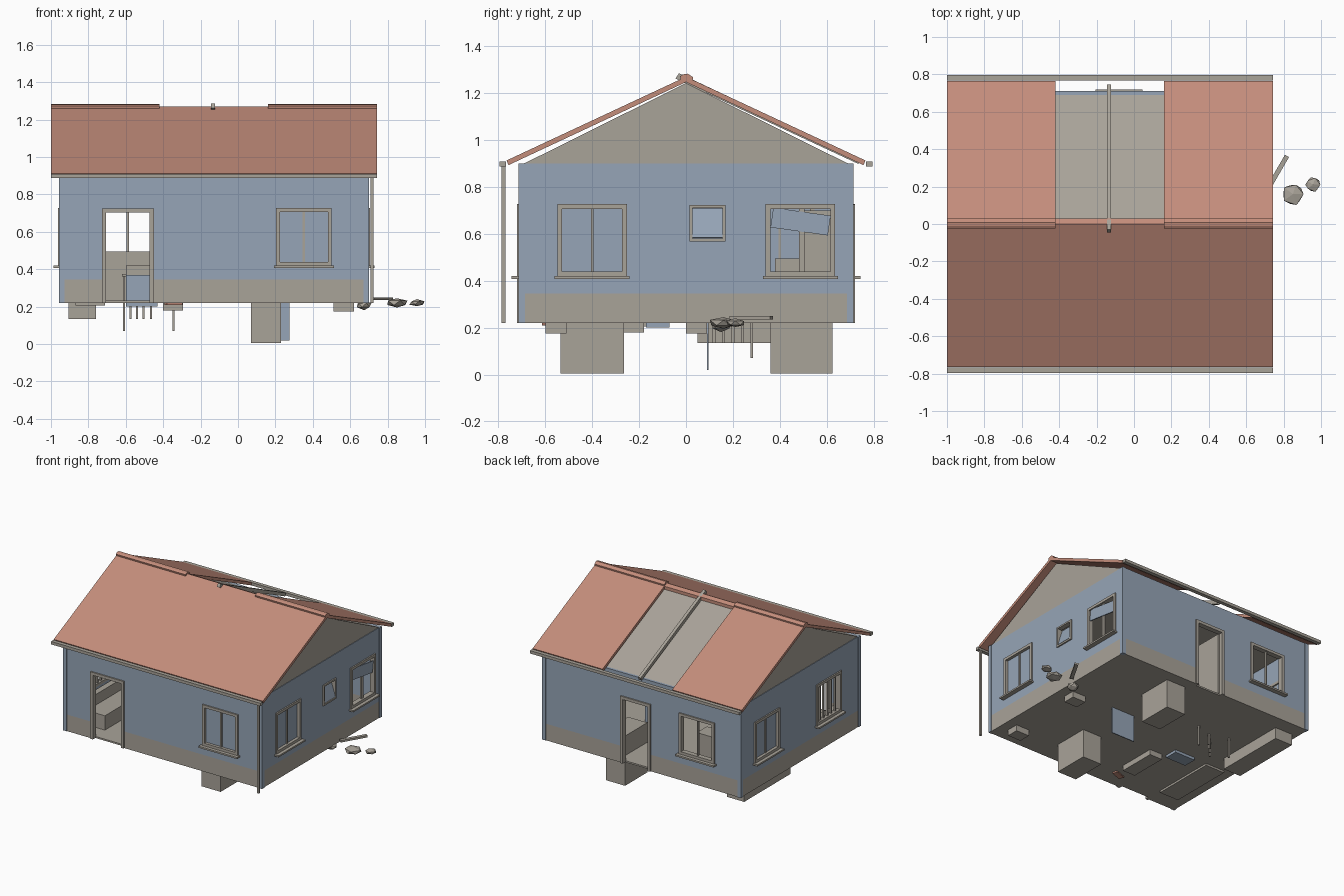
import bpy, bmesh, math, random
from mathutils import Vector, Matrix

if "Cube" in bpy.data.objects:
    bpy.data.objects.remove(bpy.data.objects["Cube"])

random.seed(4)


def material(name, rgb):
    m = bpy.data.materials.new(name)
    lin = [((c / 255 + 0.055) / 1.055) ** 2.4 for c in rgb]
    m.diffuse_color = (*lin, 1)
    m.use_nodes = True
    m.node_tree.nodes["Principled BSDF"].inputs["Base Color"].default_value = m.diffuse_color
    return m


BLUE = material("blue paint", (150, 165, 183))
STONE = material("warm grey", (169, 163, 153))
RED = material("roof red", (196, 141, 123))

X0, X1, Y = -0.952, 0.695, 0.71      # outer wall planes
FLOOR, SKIRT, TOP = 0.22, 0.345, 0.90
THICK = 0.025


def finish(name, bm, mats):
    bmesh.ops.recalc_face_normals(bm, faces=bm.faces)
    me = bpy.data.meshes.new(name)
    bm.to_mesh(me)
    bm.free()
    for m in mats:
        me.materials.append(m)
    ob = bpy.data.objects.new(name, me)
    bpy.context.collection.objects.link(ob)
    return ob


def box(name, x, y, z, mat, rot=None):
    bm = bmesh.new()
    bmesh.ops.create_cube(bm, size=1)
    size = [abs(r[1] - r[0]) for r in (x, y, z)]
    mid = Vector([(r[0] + r[1]) / 2 for r in (x, y, z)])
    bmesh.ops.scale(bm, vec=size, verts=bm.verts)
    if rot:
        bmesh.ops.rotate(bm, matrix=Matrix.Rotation(math.radians(rot[1]), 3, rot[0]), verts=bm.verts)
    bmesh.ops.translate(bm, vec=mid, verts=bm.verts)
    return finish(name, bm, [mat])


def prism(name, pts, x0, x1, mat):
    """Extrude a (y, z) profile along x."""
    bm = bmesh.new()
    f = bm.faces.new([bm.verts.new((x0, y, z)) for y, z in pts])
    ext = bmesh.ops.extrude_face_region(bm, geom=[f])
    bmesh.ops.translate(bm, vec=(x1 - x0, 0, 0),
                        verts=[v for v in ext["geom"] if isinstance(v, bmesh.types.BMVert)])
    return finish(name, bm, [mat])


def place(side, u, d, z):
    """Wall coordinates: u along the wall, d outward from its face."""
    return {"front": (u, -Y - d, z), "back": (u, Y + d, z),
            "right": (X1 + d, u, z), "left": (X0 - d, u, z)}[side]


def wall_box(name, side, u, d, z, mat, rot=None):
    a, b = place(side, u[0], d[0], z[0]), place(side, u[1], d[1], z[1])
    return box(name, *[(a[i], b[i]) for i in range(3)], mat, rot)


def wall(side, u0, u1, holes):
    us = sorted({u0, u1, *[h[0] for h in holes], *[h[1] for h in holes]})
    zs = sorted({FLOOR, SKIRT, TOP, *[h[2] for h in holes], *[h[3] for h in holes]})
    bm = bmesh.new()
    for a, b in zip(us, us[1:]):
        for c, e in zip(zs, zs[1:]):
            um, zm = (a + b) / 2, (c + e) / 2
            if any(h[0] < um < h[1] and h[2] < zm < h[3] for h in holes):
                continue
            bm.faces.new([bm.verts.new(place(side, *p)) for p in
                          ((a, 0, c), (b, 0, c), (b, 0, e), (a, 0, e))])
    bmesh.ops.remove_doubles(bm, verts=bm.verts, dist=1e-5)
    ext = bmesh.ops.extrude_face_region(bm, geom=bm.faces[:], use_keep_orig=True)
    shift = Vector(place(side, 0, -THICK, 0)) - Vector(place(side, 0, 0, 0))
    bmesh.ops.translate(bm, vec=shift, verts=[v for v in ext["geom"] if isinstance(v, bmesh.types.BMVert)])
    for f in bm.faces:      # plinth colour below the skirting line
        f.material_index = int(f.calc_center_median().z < SKIRT - 0.001)
    finish(side + "_wall", bm, [BLUE, STONE])


def frame(name, side, u, z, t=0.02, bottom=True):
    d = (-THICK - 0.003, 0.01)
    for k, uu in enumerate(((u[0], u[0] + t), (u[1] - t, u[1]))):
        wall_box(f"{name}_jamb_{k}", side, uu, d, z, STONE)
    wall_box(name + "_head", side, (u[0] + t, u[1] - t), d, (z[1] - t, z[1]), STONE)
    if bottom:
        wall_box(name + "_foot", side, (u[0] + t, u[1] - t), d, (z[0], z[0] + t), STONE)


WZ = (0.42, 0.727)


def window(name, side, c, pane=True, bars=(0,)):
    u = (c - 0.148, c + 0.148)
    frame(name, side, u, WZ)
    wall_box(name + "_sill", side, (c - 0.16, c + 0.16), (-0.01, 0.035), (0.408, 0.42), STONE)
    for b in bars:
        wall_box(name + "_bar", side, (c + b - 0.006, c + b + 0.006), (-0.018, -0.004),
                 (WZ[0] + 0.02, WZ[1] - 0.02), STONE)
    if pane:
        wall_box(name + "_pane", side, (u[0] + 0.02, u[1] - 0.02), (-0.018, -0.012),
                 (WZ[0] + 0.02, WZ[1] - 0.02), BLUE)


def hole(c):
    return (c - 0.138, c + 0.138, 0.43, 0.717)


# walls with openings
wall("front", X0, X1, [(-0.71, -0.46, FLOOR, 0.715), hole(0.352)])
wall("back", X0, X1, [(-0.19, 0.03, FLOOR, 0.715), hole(-0.59)])
wall("right", -Y + THICK, Y - THICK, [hole(-0.40), (0.025, 0.16, 0.575, 0.713), hole(0.488)])
wall("left", -Y + THICK, Y - THICK, [hole(0.40), hole(-0.335)])
box("floor", (X0 + 0.02, X1 - 0.02), (-Y + 0.02, Y - 0.02), (FLOOR, FLOOR + 0.012), STONE)
for i, x in enumerate((X0 + 0.01, X1 - 0.01)):
    for j, y in enumerate((-Y + 0.01, Y - 0.01)):
        box(f"corner_board_{i}{j}", (x - 0.015, x + 0.015), (y - 0.014, y + 0.014), (FLOOR, TOP), BLUE)

# windows and doors
window("front_window", "front", 0.352)
window("back_window", "back", -0.59, pane=False)
window("right_window_near", "right", -0.40)
window("right_window_far", "right", 0.488, pane=False, bars=(0, 0.012))
window("left_window_near", "left", 0.40)
window("left_window_far", "left", -0.335, pane=False, bars=(-0.09, -0.045, 0, 0.045, 0.09))
wall_box("fallen_board", "right", (0.365, 0.612), (-0.006, 0.002), (0.61, 0.695), BLUE, ("X", -8))
frame("small_window", "right", (0.015, 0.168), (0.568, 0.722), 0.012)
wall_box("small_pane", "right", (0.027, 0.156), (-0.018, -0.012), (0.58, 0.71), BLUE, ("Y", -18))
frame("front_door", "front", (-0.728, -0.45), (FLOOR, 0.725), 0.022, False)
frame("back_door", "back", (-0.205, 0.045), (FLOOR, 0.725), 0.022, False)
box("back_door_leaf", (-0.183, -0.171), (0.49, 0.69), (0.235, 0.70), STONE)

# roof: attic body, slabs, ridge caps and the exposed rafter
prism("attic", [(-0.69, TOP), (0.69, TOP), (0, 1.243)], X0 + 0.004, X1 - 0.004, STONE)
slab = [(0, 1.247), (0.757, 0.893), (0.765, 0.913), (0, 1.27)]
prism("front_roof", [(-y, z) for y, z in slab], -1, 0.743, RED)
for n, (a, b) in enumerate(((-1, -0.42), (0.16, 0.743))):
    prism(f"back_roof_{n}", slab, a, b, RED)
    prism(f"ridge_cap_{n}", [(-0.022, 1.258), (0, 1.268), (0.028, 1.255),
                             (0.03, 1.268), (0.008, 1.283), (-0.012, 1.28), (-0.025, 1.272)], a, b, RED)
prism("ridge_strip", [(0, 1.247), (0.03, 1.234), (0.03, 1.257), (0, 1.27)], -0.42, 0.16, RED)
prism("rafter", [(-0.045, 1.262), (0.735, 0.898), (0.745, 0.92), (-0.03, 1.285)], -0.145, -0.122, STONE)

# gutters and downpipe
for n, s in (("front", -1), ("back", 1)):
    box(n + "_gutter", (-1, 0.743), (s * 0.768, s * 0.796), (0.887, 0.909), STONE)
box("downpipe", (0.709, 0.724), (-0.786, -0.77), (FLOOR, 0.89), STONE)

# furniture that reaches through the floor
for n, (y0, y1) in enumerate(((-0.535, -0.265), (0.36, 0.625))):
    box(f"tall_cabinet_{n}", (0.07, 0.23), (y0, y1), (0.005, 0.38), STONE)
box("blue_panel", (0.08, 0.275), (0.09, 0.097), (0.02, 0.36), BLUE)
box("long_sofa", (-0.87, -0.71), (-0.57, -0.08), (0.205, 0.34), STONE)
box("sofa_back", (-0.905, -0.86), (-0.57, -0.08), (0.23, 0.42), STONE)
box("bed", (-0.905, -0.76), (0.05, 0.60), (0.135, 0.36), STONE)
box("low_bench", (-0.40, -0.295), (-0.47, -0.18), (0.18, 0.30), STONE)
box("blue_seat", (-0.60, -0.43), (-0.17, -0.07), (0.20, 0.37), BLUE)
box("seat_back", (-0.60, -0.45), (-0.07, -0.03), (0.23, 0.42), STONE)
box("sideboard", (-0.74, -0.44), (0.38, 0.50), (0.23, 0.495), STONE)
box("broken_tile", (-0.39, -0.30), (-0.60, -0.56), (0.21, 0.225), RED, ("Z", 20))
for n, y in enumerate((0.0, -0.60)):
    box(f"small_stool_{n}", (0.51, 0.62), (y, y + 0.09), (0.175, 0.32), STONE)
for n, (x, y, z) in enumerate(((-0.61, 0.28, 0.07), (-0.575, 0.12, 0.135), (-0.54, 0.16, 0.135),
                               (-0.505, 0.20, 0.135), (-0.465, 0.24, 0.135), (-0.345, 0.28, 0.07))):
    box(f"leg_{n}", (x - 0.006, x + 0.006), (y - 0.006, y + 0.006), (z, 0.36), STONE)
box("table_top", (-0.62, -0.335), (0.10, 0.30), (0.36, 0.375), STONE)

# rubble beside the house
for n, (x, y, z, r, h) in enumerate(((0.85, 0.16, 0.22, 0.066, 0.028), (0.957, 0.21, 0.22, 0.044, 0.02),
                                     (0.675, 0.15, 0.208, 0.045, 0.026))):
    bm = bmesh.new()
    bmesh.ops.create_icosphere(bm, subdivisions=1, radius=1)
    for v in bm.verts:
        k = random.uniform(0.82, 1.06)
        v.co = Vector((x + v.co.x * r * k, y + v.co.y * r * k, z + v.co.z * h * k))
    finish(f"rock_{n}", bm, [STONE])
box("rubble_plank", (0.668, 0.868), (0.265, 0.29), (0.235, 0.25), STONE, ("Z", 60))
